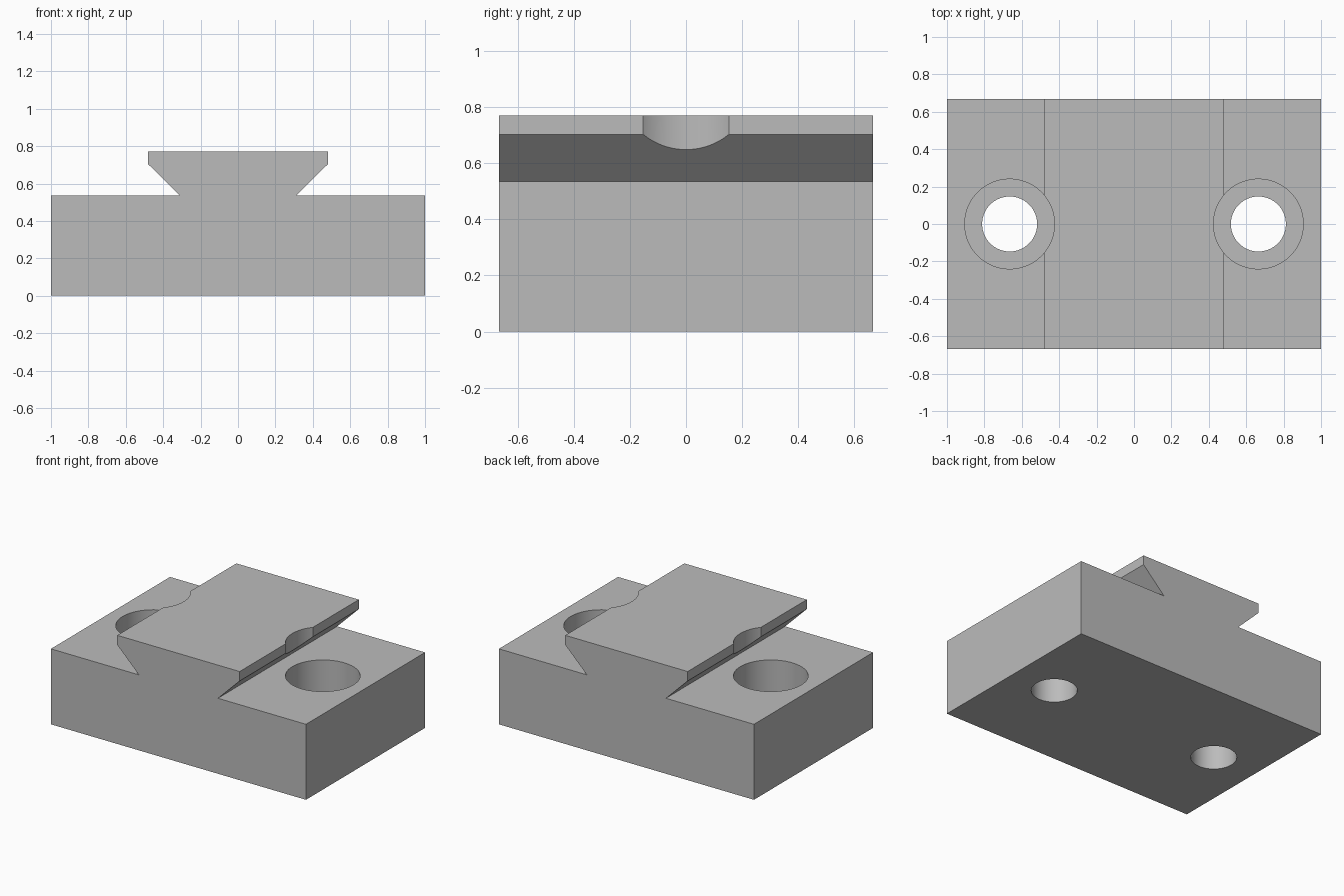
import bpy
import bmesh
from mathutils import Matrix

cube = bpy.data.objects.get("Cube")
if cube:
    bpy.data.objects.remove(cube, do_unlink=True)

HALF_DEPTH = 0.667
HOLE_X = 0.665
BASE_TOP = 0.535
SEAT_Z = 0.27

# Plain grey material
grey = bpy.data.materials.new("machined_grey")
grey.use_nodes = True
colour = (0.5, 0.5, 0.5, 1)
grey.diffuse_color = colour
grey.node_tree.nodes["Principled BSDF"].inputs["Base Color"].default_value = colour


def new_object(name, bm):
    bmesh.ops.recalc_face_normals(bm, faces=bm.faces)
    mesh = bpy.data.meshes.new(name)
    bm.to_mesh(mesh)
    bm.free()
    mesh.materials.append(grey)
    obj = bpy.data.objects.new(name, mesh)
    bpy.context.collection.objects.link(obj)
    return obj


def bore(name, x, radius, bottom, top):
    bm = bmesh.new()
    bmesh.ops.create_cone(bm, cap_ends=True, segments=96, radius1=radius,
                          radius2=radius, depth=top - bottom,
                          matrix=Matrix.Translation((x, 0, (top + bottom) / 2)))
    cutter = new_object(name, bm)
    cutter.hide_render = True
    return cutter


# Base with dovetail rail: mirrored half profile swept front to back
half = [(1, 0), (1, BASE_TOP), (0.31, BASE_TOP), (0.48, 0.703), (0.48, 0.77)]
profile = half + [(-x, z) for x, z in reversed(half)]
bm = bmesh.new()
face = bm.faces.new([bm.verts.new((x, -HALF_DEPTH, z)) for x, z in profile])
sweep = bmesh.ops.extrude_face_region(bm, geom=[face])
moved = [v for v in sweep["geom"] if isinstance(v, bmesh.types.BMVert)]
bmesh.ops.translate(bm, verts=moved, vec=(0, 2 * HALF_DEPTH, 0))
block = new_object("dovetail_block", bm)

# Counterbored screw holes, wide bores clipping the rail edges
cutters = []
for side, sign in (("left", 1), ("right", -1)):
    cutters.append(bore(side + "_counterbore_cutter", sign * HOLE_X, 0.24, SEAT_Z, 1))
    cutters.append(bore(side + "_hole_cutter", sign * HOLE_X, 0.147, -0.2, 0.9))

bpy.ops.object.select_all(action="DESELECT")
block.select_set(True)
bpy.context.view_layer.objects.active = block
for cutter in cutters:
    cut = block.modifiers.new(cutter.name, "BOOLEAN")
    cut.operation = "DIFFERENCE"
    cut.solver = "EXACT"
    cut.object = cutter
    bpy.ops.object.modifier_apply(modifier=cut.name)
    bpy.data.objects.remove(cutter, do_unlink=True)

bpy.ops.object.shade_smooth_by_angle(angle=0.5)
